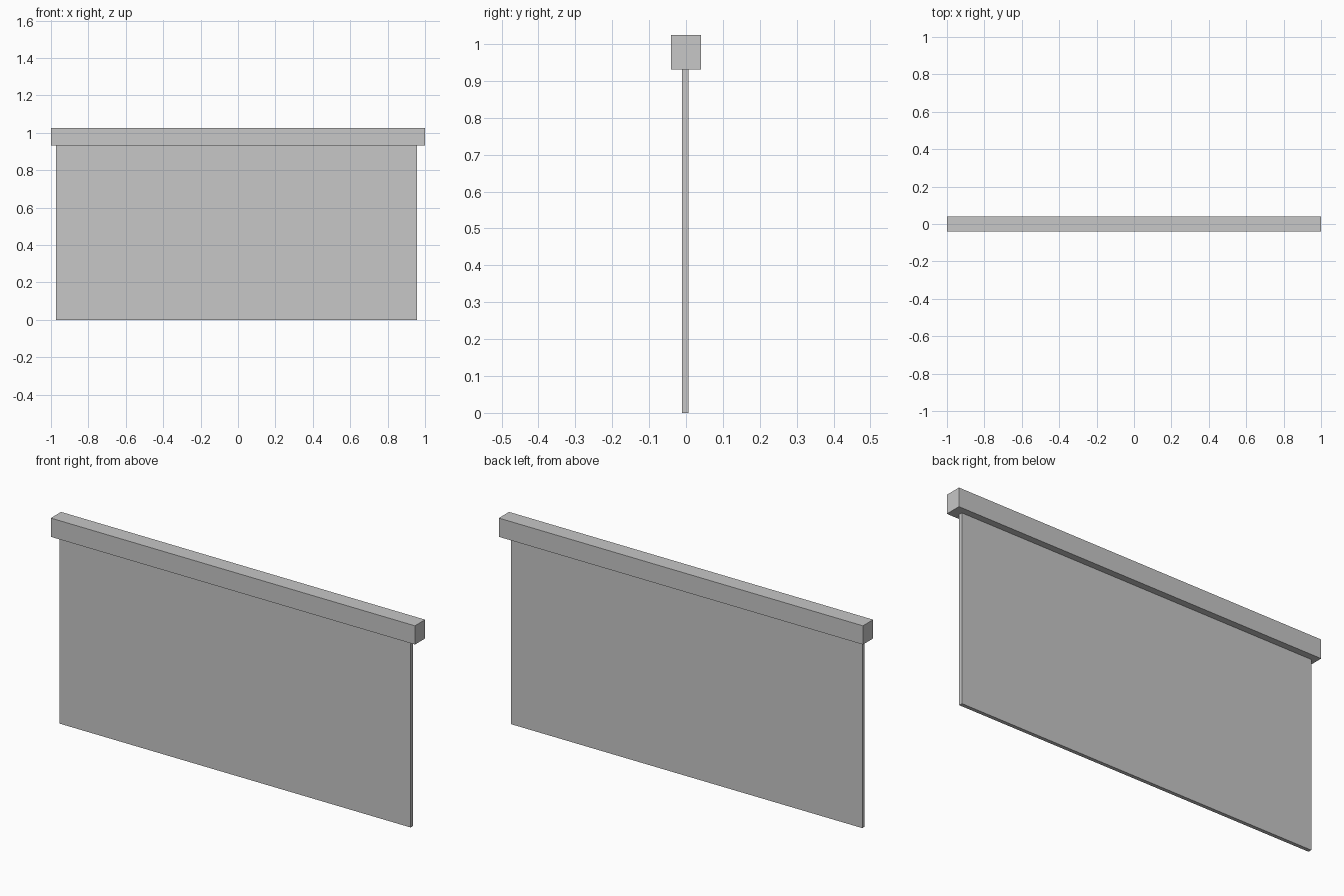
import bpy

if "Cube" in bpy.data.objects:
    bpy.data.objects.remove(bpy.data.objects["Cube"])

grey = bpy.data.materials.new("light_grey")
grey.diffuse_color = (0.57, 0.57, 0.57, 1)
grey.use_nodes = True
grey.node_tree.nodes["Principled BSDF"].inputs["Base Color"].default_value = grey.diffuse_color


def box(name, lo, hi):
    """Axis-aligned box between two corners."""
    bpy.ops.mesh.primitive_cube_add(size=1, location=[(a + b) / 2 for a, b in zip(lo, hi)])
    ob = bpy.context.object
    ob.name = name
    ob.scale = [b - a for a, b in zip(lo, hi)]
    bpy.ops.object.transform_apply(location=False, rotation=False, scale=True)
    ob.data.materials.append(grey)
    return ob


# Square housing along the top
box("screen_housing", (-1, -0.04, 0.931), (1, 0.04, 1.024))

# Thin hanging sheet, slightly off centre
box("screen_sheet", (-0.973, -0.011, 0), (0.956, 0.007, 0.931))
